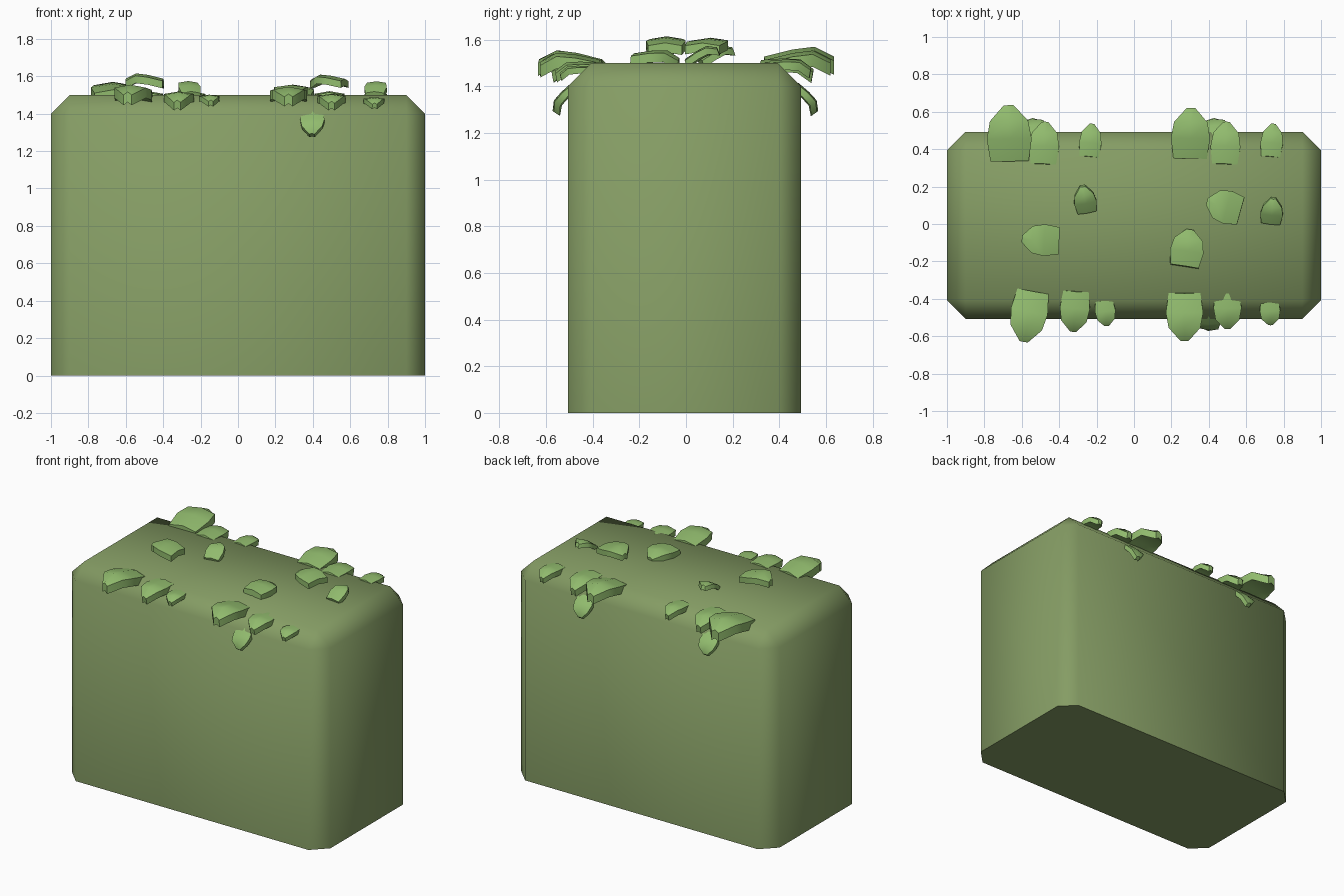
import bpy, bmesh
from mathutils import Vector

if "Cube" in bpy.data.objects:
    bpy.data.objects.remove(bpy.data.objects["Cube"])


def material(name, rgb):
    m = bpy.data.materials.new(name)
    m.diffuse_color = (*rgb, 1)
    m.use_nodes = True
    m.node_tree.nodes["Principled BSDF"].inputs["Base Color"].default_value = m.diffuse_color
    return m


HEDGE = material("hedge green", (0.235, 0.335, 0.128))
LEAF = material("leaf green", (0.285, 0.50, 0.155))


def finish(bm, name, mat, angle):
    bmesh.ops.recalc_face_normals(bm, faces=bm.faces)
    me = bpy.data.meshes.new(name)
    bm.to_mesh(me)
    bm.free()
    me.materials.append(mat)
    ob = bpy.data.objects.new(name, me)
    bpy.context.collection.objects.link(ob)
    bpy.ops.object.select_all(action='DESELECT')
    ob.select_set(True)
    bpy.context.view_layer.objects.active = ob
    bpy.ops.object.shade_smooth_by_angle(angle=angle)
    return ob


# hedge body: box with every edge chamfered except around the base
bm = bmesh.new()
bmesh.ops.create_cube(bm, size=1)
for v in bm.verts:
    v.co = Vector((v.co.x * 2, v.co.y - 0.007, (v.co.z + 0.5) * 1.5))
edges = [e for e in bm.edges if max(v.co.z for v in e.verts) > 0.1]
bmesh.ops.bevel(bm, geom=edges, offset=0.1, offset_type='OFFSET', segments=1,
                affect='EDGES', profile=0.5)
finish(bm, "hedge_body", HEDGE, 1.1)

# leaf profile rows: position along length, relative width, arch height
ROWS = [(0, 0.85, 0.0), (0.4, 1.0, 0.10), (0.72, 0.85, 0.14), (1, 0.22, 0.0)]


def leaf(name, base, tip, width):
    """Thick arched leaf running from base to tip."""
    base, tip = Vector(base), Vector(tip)
    along = tip - base
    length = along.length
    side = along.cross(Vector((0, 0, 1))).normalized()
    up = side.cross(along).normalized()
    thick = 0.2 * length
    bm = bmesh.new()
    layers = []
    for drop in (0, thick):
        layers.append([[bm.verts.new(base + along * u + side * (s * w * width / 2)
                        + up * (h * length + (0.06 * length if s == 0 else 0) - drop))
                        for s in (-1, 0, 1)] for u, w, h in ROWS])
    top, low = layers
    n = len(ROWS) - 1
    for g in layers:
        for i in range(n):
            for j in range(2):
                bm.faces.new((g[i][j], g[i + 1][j], g[i + 1][j + 1], g[i][j + 1]))
    # rim around the outline
    ring = [(i, 0) for i in range(n + 1)] + [(n, 1)] + \
           [(i, 2) for i in range(n, -1, -1)] + [(0, 1)]
    for a, b in zip(ring, ring[1:] + ring[:1]):
        bm.faces.new((top[a[0]][a[1]], top[b[0]][b[1]],
                      low[b[0]][b[1]], low[a[0]][a[1]]))
    finish(bm, name, LEAF, 0.75)


# back clusters: the same four leaves placed twice
for tag, dx, k in (("left", -0.97, 1.12), ("right", 0, 1.0)):
    leaf(f"back_{tag}_large_leaf", (0.30, 0.35, 1.50),
         (0.305, 0.62, 1.50), 0.21) if dx == 0 else \
        leaf(f"back_{tag}_large_leaf", (-0.665, 0.335, 1.51),
             (-0.67, 0.635, 1.51), 0.24)
    leaf(f"back_{tag}_middle_leaf", (0.485 + dx, 0.32, 1.50),
         (0.495 + dx, 0.545, 1.46), 0.16)
    leaf(f"back_{tag}_small_leaf", (0.73 + dx, 0.36, 1.50),
         (0.745 + dx, 0.535, 1.47), 0.12)
    leaf(f"back_{tag}_low_leaf", (0.435 + dx, 0.475, 1.41),
         (0.43 + dx, 0.56, 1.29), 0.13)

# front leaves: base, tip, width
FRONT = [
    ((-0.54, -0.36, 1.50), (-0.59, -0.63, 1.50), 0.20),
    ((-0.31, -0.36, 1.50), (-0.325, -0.575, 1.46), 0.16),
    ((-0.16, -0.41, 1.49), (-0.145, -0.545, 1.465), 0.11),
    ((0.27, -0.37, 1.50), (0.27, -0.625, 1.49), 0.20),
    ((0.50, -0.37, 1.49), (0.50, -0.56, 1.455), 0.15),
    ((0.725, -0.41, 1.48), (0.73, -0.54, 1.45), 0.11),
    ((0.40, -0.485, 1.41), (0.395, -0.565, 1.29), 0.13),
]
for i, (a, b, w) in enumerate(FRONT):
    leaf(f"front_leaf_{i + 1}", a, b, w)

# leaves standing on the top
TOP = [
    ((-0.40, -0.09, 1.575), (-0.60, -0.08, 1.575), 0.17),
    ((0.27, -0.225, 1.53), (0.30, -0.03, 1.51), 0.18),
    ((0.57, 0.07, 1.575), (0.39, 0.12, 1.57), 0.18),
    ((0.73, 0.00, 1.51), (0.745, 0.135, 1.56), 0.12),
    ((-0.25, 0.06, 1.51), (-0.275, 0.20, 1.56), 0.12),
]
for i, (a, b, w) in enumerate(TOP):
    leaf(f"top_leaf_{i + 1}", a, b, w)
